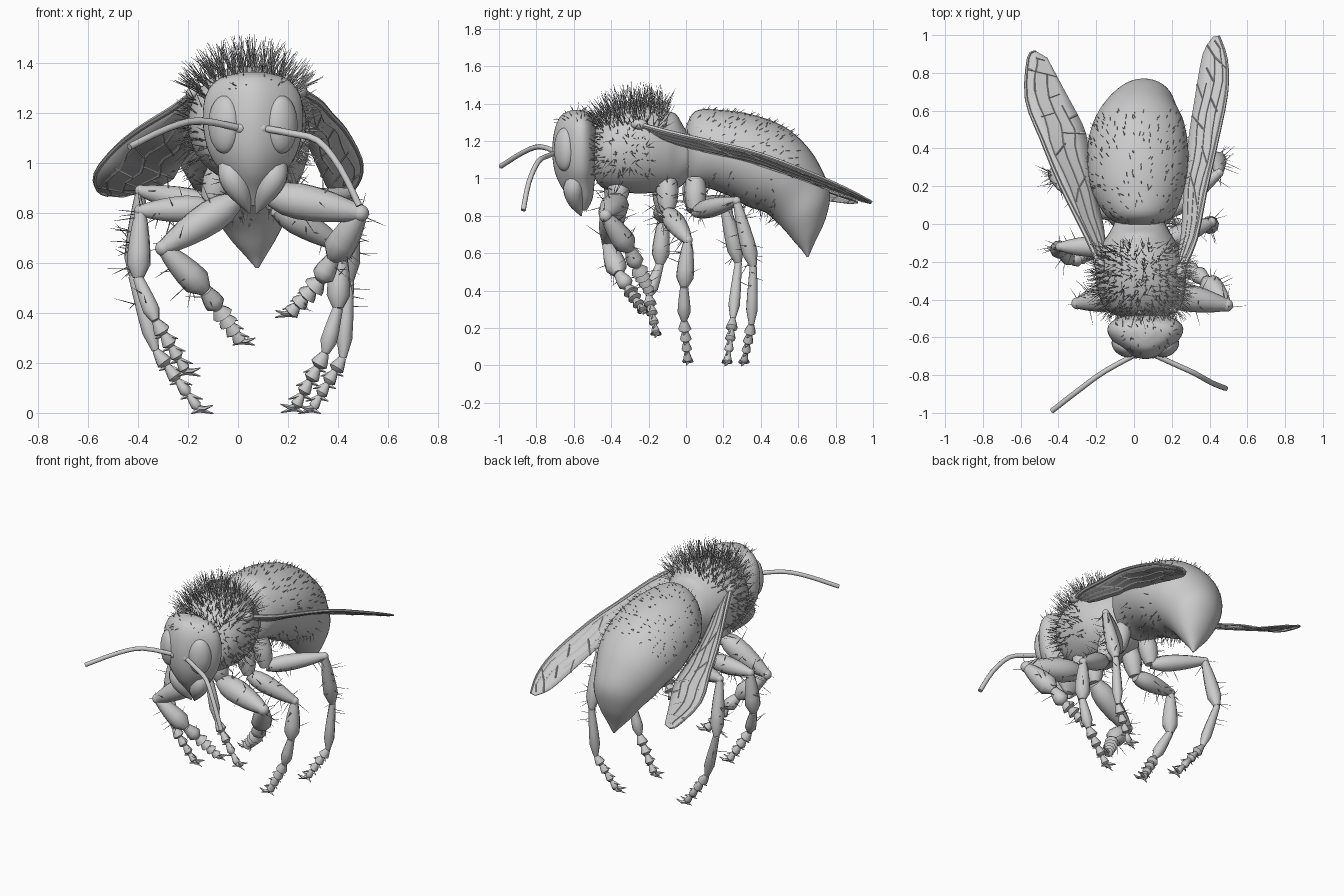
import bpy, bmesh, math, random
from mathutils import Vector, Matrix

rng = random.Random(4)
if "Cube" in bpy.data.objects:
    bpy.data.objects.remove(bpy.data.objects["Cube"], do_unlink=True)

# One grey for everything
SHELL = bpy.data.materials.new("light grey")
SHELL.use_nodes = True
SHELL.diffuse_color = (0.6, 0.6, 0.6, 1)
SHELL.node_tree.nodes["Principled BSDF"].inputs["Base Color"].default_value = (0.6, 0.6, 0.6, 1)


def finish(name, bm, smooth=True):
    bmesh.ops.recalc_face_normals(bm, faces=bm.faces[:])
    me = bpy.data.meshes.new(name)
    bm.to_mesh(me)
    bm.free()
    ob = bpy.data.objects.new(name, me)
    bpy.context.collection.objects.link(ob)
    me.materials.append(SHELL)
    if smooth:
        bpy.ops.object.select_all(action='DESELECT')
        ob.select_set(True)
        bpy.context.view_layer.objects.active = ob
        bpy.ops.object.shade_smooth_by_angle(angle=math.radians(50))
    return ob


def spline(keys, steps):
    """Smooth curve through tuples of any length."""
    out = []
    for i in range(len(keys) - 1):
        a, b, c, d = (keys[max(0, min(len(keys) - 1, i + k))] for k in (-1, 0, 1, 2))
        for s in range(steps):
            t = s / steps
            out.append(tuple(q + t / 2 * ((r - p) + t * (2 * p - 5 * q + 4 * r - u + t * (3 * (q - r) + u - p)))
                             for p, q, r, u in zip(a, b, c, d)))
    return out + [tuple(keys[-1])]


def loft(bm, rings):
    rows = [[bm.verts.new(p) for p in ring] for ring in rings]
    n = len(rows[0])
    for a, b in zip(rows, rows[1:]):
        for i in range(n):
            bm.faces.new((a[i], a[(i + 1) % n], b[(i + 1) % n], b[i]))
    bm.faces.new(rows[0][::-1])
    bm.faces.new(rows[-1])


def body(name, keys, taper=0.0):
    """Keys: upper (or front) y, z, lower (or back) y, z, half width, centre x."""
    rings = []
    for uy, uz, ly, lz, w, cx in spline(keys, 5):
        mid, half = Vector((cx, (uy + ly) / 2, (uz + lz) / 2)), Vector((0, (uy - ly) / 2, (uz - lz) / 2))
        rings.append([mid + half * math.cos(a) + Vector((w * math.sin(a) * (1 - taper * math.cos(a)), 0, 0))
                      for a in (math.tau * i / 36 for i in range(36))])
    bm = bmesh.new()
    loft(bm, rings)
    return finish(name, bm)


def tube(bm, pts, sides=10):
    """Points: x, y, z, radius."""
    ps = [Vector(p[:3]) for p in pts]
    rings, q, last = [], None, None
    for i, p in enumerate(ps):
        d = (ps[min(i + 1, len(ps) - 1)] - ps[max(i - 1, 0)]).normalized()
        q = d.to_track_quat('Z', 'Y') if q is None else last.rotation_difference(d) @ q
        last = d
        rings.append([p + q @ Vector((math.cos(a), math.sin(a), 0)) * pts[i][3]
                      for a in (math.tau * k / sides for k in range(sides))])
    loft(bm, rings)


def limb(bm, a, b, radii, sides=10):
    """Straight piece from a to b with evenly spaced radii."""
    a, b = Vector(a), Vector(b)
    n = len(radii) - 1
    tube(bm, [(*a.lerp(b, i / n), r) for i, r in enumerate(radii)], sides)


def ellipsoid(bm, loc, size, turn=0):
    bmesh.ops.create_uvsphere(bm, u_segments=24, v_segments=14, radius=1,
                              matrix=Matrix.Translation(loc) @ Matrix.Rotation(turn, 4, 'Z')
                              @ Matrix.Diagonal((*size, 1)))


def hairs(name, source, count, length, rule, bias=(0, 0, 0)):
    """Scatter thin spikes over the faces that pass the rule."""
    me = source.data
    faces = [f for f in me.polygons if rule(f.center, f.normal)]
    bm = bmesh.new()
    for f in rng.choices(faces, [f.area for f in faces], k=count):
        ws = [rng.random() + 0.01 for _ in f.vertices]
        p = sum((me.vertices[v].co * w for v, w in zip(f.vertices, ws)), Vector()) / sum(ws)
        d = f.normal + Vector(bias) + Vector([rng.uniform(-0.5, 0.5) for _ in range(3)])
        d.normalize()
        limb(bm, p - d * 0.01, p + d * length * rng.uniform(0.4, 1.1), (0.0024, 0.0019, 0.0006), 3)
    return finish(name, bm, False)


# Trunk: abdomen, thorax and head
abdomen = body("abdomen", [
    (-0.01, 1.25, 0.0, 1.04, 0.09, 0.03), (0.05, 1.36, 0.03, 0.96, 0.175, 0.03),
    (0.20, 1.365, 0.13, 0.945, 0.24, 0.02), (0.36, 1.34, 0.24, 0.90, 0.265, 0.02),
    (0.52, 1.28, 0.33, 0.85, 0.265, 0.02), (0.64, 1.18, 0.42, 0.82, 0.24, 0.025),
    (0.72, 1.06, 0.48, 0.77, 0.20, 0.03), (0.77, 0.92, 0.53, 0.72, 0.155, 0.05),
    (0.745, 0.78, 0.58, 0.66, 0.10, 0.06), (0.69, 0.66, 0.62, 0.615, 0.045, 0.07),
    (0.655, 0.58, 0.645, 0.58, 0.006, 0.077)])
thorax = body("thorax", [
    (-0.50, 1.22, -0.50, 1.03, 0.10, 0.05), (-0.45, 1.32, -0.46, 0.96, 0.19, 0.045),
    (-0.34, 1.38, -0.38, 0.93, 0.23, 0.04), (-0.20, 1.39, -0.24, 0.92, 0.235, 0.035),
    (-0.10, 1.36, -0.12, 0.93, 0.20, 0.03), (-0.05, 1.34, -0.04, 0.95, 0.16, 0.03),
    (0.0, 1.26, 0.02, 1.0, 0.13, 0.03), (0.06, 1.22, 0.06, 1.02, 0.10, 0.03)])
head = body("head", [
    (-0.61, 1.365, -0.55, 1.365, 0.04, 0.06), (-0.665, 1.34, -0.51, 1.335, 0.13, 0.06),
    (-0.70, 1.27, -0.485, 1.27, 0.18, 0.06), (-0.715, 1.16, -0.475, 1.16, 0.19, 0.06),
    (-0.705, 1.05, -0.48, 1.05, 0.17, 0.06), (-0.67, 0.96, -0.49, 0.97, 0.125, 0.06),
    (-0.615, 0.89, -0.50, 0.89, 0.08, 0.06), (-0.57, 0.83, -0.53, 0.83, 0.03, 0.06)], 0.36)

# Eyes and jaws, mirrored about the head
eyes, jaws = bmesh.new(), bmesh.new()
for s in (-1, 1):
    ellipsoid(eyes, (0.06 + s * 0.115, -0.65, 1.155), (0.07, 0.048, 0.116), s * 0.6)
    tube(jaws, spline([(0.06 + s * 0.10, -0.57, 1.02, 0.035), (0.06 + s * 0.085, -0.60, 0.95, 0.055),
                       (0.06 + s * 0.05, -0.59, 0.88, 0.045), (0.06 + s * 0.012, -0.56, 0.80, 0.004)], 4))
finish("eyes", eyes)
finish("jaws", jaws)

# Antennae
for name, pts in (
        ("right_antenna", [(0.01, -0.69, 1.14), (-0.155, -0.78, 1.17), (-0.28, -0.87, 1.14), (-0.435, -0.99, 1.065)]),
        ("left_antenna", [(0.10, -0.69, 1.14), (0.21, -0.74, 1.12), (0.32, -0.79, 1.09),
                          (0.41, -0.84, 0.98), (0.485, -0.87, 0.83)])):
    bm = bmesh.new()
    tube(bm, spline([(*p, 0.014) for p in pts], 3), 8)
    ellipsoid(bm, pts[0], (0.022, 0.022, 0.022))
    finish(name, bm)


# Wings: thin membrane between leading and trailing edges, with raised veins
def wing(name, lead, trail):
    lead, trail = ([Vector(p) for p in spline(e, 3)] for e in (lead, trail))
    bm = bmesh.new()
    rows = [[bm.verts.new(a.lerp(b, t / 4)) for t in range(5)] for a, b in zip(lead, trail)]
    for a, b in zip(rows, rows[1:]):
        for i in range(4):
            bm.faces.new((a[i], a[i + 1], b[i + 1], b[i]))
    ob = finish(name, bm)
    mod = ob.modifiers.new("thickness", 'SOLIDIFY')
    mod.thickness, mod.offset = 0.006, 0
    rim, veins = bmesh.new(), bmesh.new()
    tube(rim, [(*p, 0.014 - 0.009 * i / len(lead)) for i, p in enumerate(lead)], 6)
    ellipsoid(rim, lead[0], (0.028, 0.045, 0.028))
    finish(name + "_leading_edge", rim)
    for t, end in ((0.22, 17), (0.5, 16), (0.75, 14)):
        tube(veins, [(*a.lerp(b, t + 0.05 * math.sin(i * 1.3)), 0.007)
                     for i, (a, b) in enumerate(zip(lead, trail)) if i < end], 4)
    for i, t, u in ((5, 0.25, 0.5), (6, 0.5, 0.8), (8, 0.2, 0.5), (10, 0.5, 1), (11, 0.2, 0.5), (12, 0.75, 1),
                    (13, 0.45, 0.75), (14, 0, 0.5), (15, 0.5, 0.95), (16, 0.2, 0.6)):
        limb(veins, lead[i].lerp(trail[i], t), lead[i + 1].lerp(trail[i + 1], u), (0.007, 0.007), 4)
    finish(name + "_veins", veins, False)


wing("left_wing",
     [(0.25, -0.25, 1.29), (0.325, -0.08, 1.245), (0.375, 0.16, 1.19), (0.43, 0.4, 1.13),
      (0.49, 0.69, 1.02), (0.49, 0.87, 0.94), (0.45, 0.995, 0.875)],
     [(0.22, -0.22, 1.26), (0.25, -0.05, 1.18), (0.265, 0.2, 1.12), (0.285, 0.42, 1.06),
      (0.32, 0.65, 0.98), (0.365, 0.9, 0.89), (0.42, 0.99, 0.865)])
wing("right_wing",
     [(-0.18, -0.22, 1.28), (-0.26, -0.05, 1.22), (-0.39, 0.21, 1.14), (-0.49, 0.45, 1.06),
      (-0.57, 0.66, 0.96), (-0.56, 0.88, 0.89), (-0.52, 0.915, 0.87)],
     [(-0.15, -0.18, 1.25), (-0.16, -0.02, 1.12), (-0.2, 0.16, 1.04), (-0.24, 0.4, 0.97),
      (-0.27, 0.52, 0.93), (-0.37, 0.71, 0.89), (-0.46, 0.88, 0.865)])


# Legs: hip, thigh, shin, flared foot segments and a pair of claws
def leg(name, hip, knee, ankle, mid, tip, fat):
    hip, knee, ankle, mid, tip = map(Vector, (hip, knee, ankle, mid, tip))
    bm = bmesh.new()
    root = Vector((hip.x * 0.7 + 0.01, hip.y, 1.0))
    limb(bm, root, hip, (0.05, 0.06, 0.055, 0.035))
    limb(bm, hip, knee, [fat * k for k in (0.6, 0.95, 1.05, 1.0, 0.88, 0.7, 0.45)])
    ellipsoid(bm, knee, [fat * 0.48] * 3)
    limb(bm, knee, ankle, [fat * k for k in (0.4, 0.6, 0.75, 0.85, 0.88, 0.4)])
    limb(bm, ankle, mid, [fat * k for k in (0.4, 0.5, 0.6, 0.65, 0.3)])
    for i in range(4):
        a, b = mid.lerp(tip, i / 4), mid.lerp(tip, (i + 1.12) / 4)
        r = fat * (0.66 - 0.07 * i)
        limb(bm, a, b, (r * 0.45, r * 0.65, r * 0.85, r, r * 0.35), 8)
        for s in (-1, 1):
            limb(bm, b, b + (tip - mid).normalized() * 0.02 + Vector((s * 0.045, -0.01, 0)), (0.012, 0.002), 4)
    out = Vector((-1 if knee.x > 0 else 1, 0, 0))
    for s in (-1, 1):
        c = tip + out * 0.025 + Vector((0, s * 0.022, -0.002))
        tube(bm, [(*tip, 0.013), (*c, 0.009), (*(c + out * 0.035 + Vector((0, 0, 0.012))), 0.002)], 5)
    ob = finish(name, bm)
    hairs(name + "_hairs", ob, 35, 0.085, lambda p, n: p.z > 0.4 and n.x * (p.x - 0.03) > 0)


leg("right_front_leg", (-0.01, -0.38, 0.85), (-0.30, -0.42, 0.66), (-0.13, -0.36, 0.49),
    (-0.08, -0.31, 0.42), (0.01, -0.23, 0.29), 0.066)
leg("left_front_leg", (0.13, -0.36, 0.87), (0.49, -0.43, 0.80), (0.38, -0.30, 0.62),
    (0.33, -0.26, 0.53), (0.21, -0.20, 0.40), 0.072)
leg("right_middle_leg", (-0.11, -0.12, 0.82), (-0.39, -0.12, 0.81), (-0.40, -0.14, 0.54),
    (-0.33, -0.20, 0.37), (-0.21, -0.16, 0.17), 0.054)
leg("left_middle_leg", (0.15, -0.10, 0.82), (0.41, 0.01, 0.67), (0.40, -0.01, 0.42),
    (0.35, -0.01, 0.24), (0.23, 0.01, 0.025), 0.054)
leg("right_hind_leg", (-0.10, 0.04, 0.83), (-0.39, 0.20, 0.89), (-0.42, 0.28, 0.55),
    (-0.33, 0.25, 0.25), (-0.16, 0.22, 0.02), 0.049)
leg("left_hind_leg", (0.17, 0.05, 0.82), (0.45, 0.27, 0.88), (0.445, 0.36, 0.53),
    (0.42, 0.35, 0.22), (0.30, 0.31, 0.02), 0.049)

# Fur: dense on the thorax, sparse elsewhere
hairs("thorax_crown_fur", thorax, 520, 0.125, lambda p, n: p.z > 1.26 and p.y < -0.1, (0, 0, 0.3))
hairs("thorax_side_fur", thorax, 330, 0.08, lambda p, n: 1.0 < p.z <= 1.28 and p.y < -0.18)
hairs("abdomen_top_hairs", abdomen, 220, 0.03, lambda p, n: n.z > 0.1 and p.y < 0.6, (0, 0.8, 0))
hairs("abdomen_belly_hairs", abdomen, 90, 0.06, lambda p, n: n.z < -0.3 and 0.1 < p.y < 0.5)
hairs("head_hairs", head, 40, 0.04, lambda p, n: p.z > 1.28)
